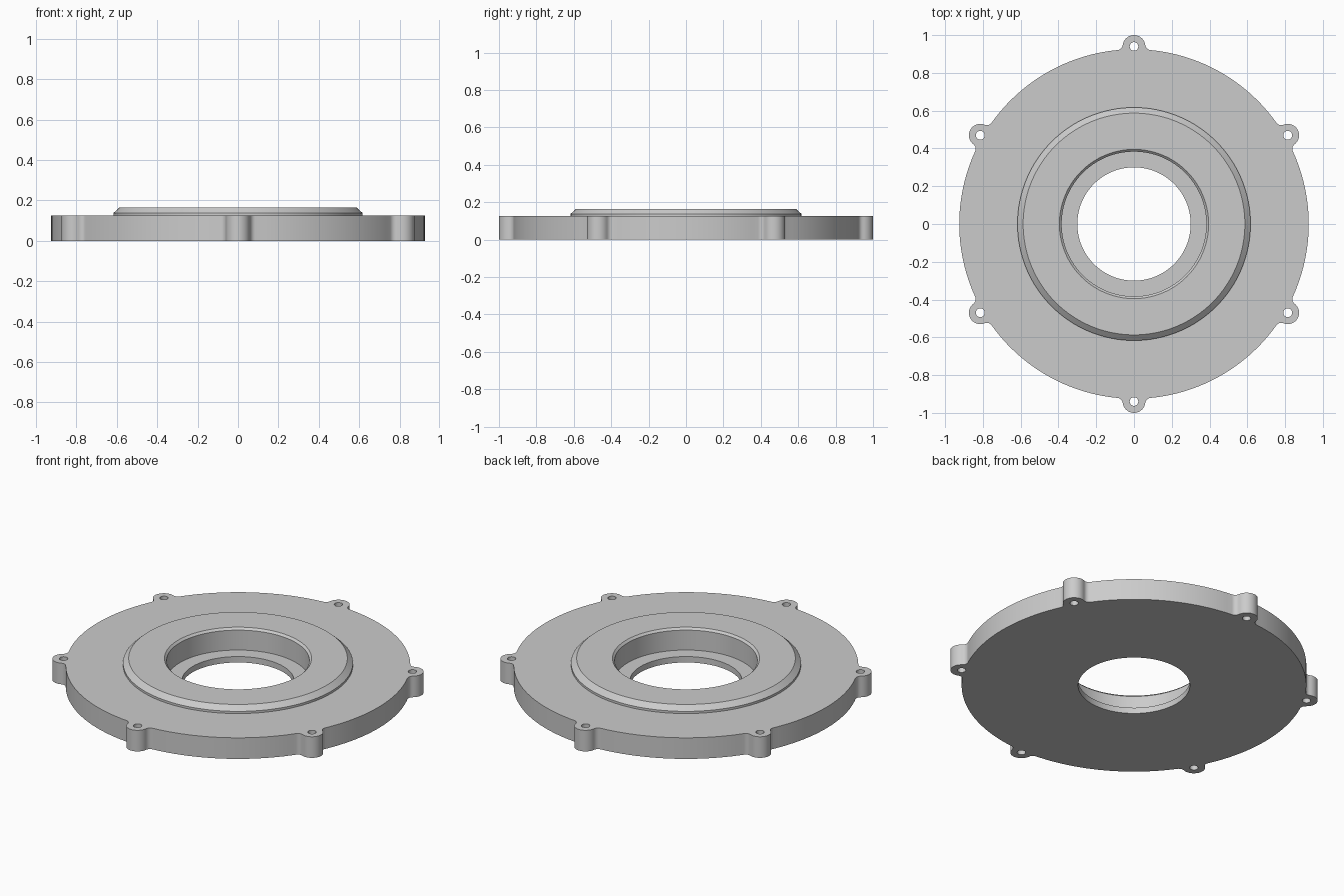
import bpy, bmesh, math
from mathutils import Vector

if "Cube" in bpy.data.objects:
    bpy.data.objects.remove(bpy.data.objects["Cube"])

HEIGHT = 0.125           # plate thickness
DISC_R = 0.925           # plate radius
LUG_D, LUG_R = 0.94, 0.06  # lug centre distance and radius
HOLE_R = 0.023           # screw hole radius
FILLET = 0.03            # blend between lug and plate
SEG = 128


def polar(r, a, c=(0, 0)):
    return Vector((c[0] + r * math.cos(a), c[1] + r * math.sin(a)))


def arc(c, r, a0, a1, n):
    return [polar(r, a0 + (a1 - a0) * i / n, c) for i in range(n + 1)]


def circle(c, r, n):
    return [polar(r, 2 * math.pi * i / n, c) for i in range(n)]


def outline():
    """Round plate with six filleted lugs."""
    rf, rl = DISC_R + FILLET, LUG_R + FILLET
    off = math.acos((LUG_D**2 + rf**2 - rl**2) / (2 * LUG_D * rf))  # fillet centre angle
    fc = polar(rf, -off)
    lug = math.atan2(fc.y, fc.x - LUG_D)       # lug tangent angle
    half = [polar(DISC_R, -math.pi / 6 + (math.pi / 6 - off) * i / 12) for i in range(12)]
    half += arc(fc, FILLET, math.pi - off, lug + math.pi, 6)
    half += arc((LUG_D, 0), LUG_R, lug, 0, 10)[1:]
    unit = half + [Vector((p.x, -p.y)) for p in reversed(half[1:-1])]
    pts = []
    for k in range(6):
        a = math.radians(30 + 60 * k)
        pts += [Vector((p.x * math.cos(a) - p.y * math.sin(a),
                        p.x * math.sin(a) + p.y * math.cos(a))) for p in unit]
    return pts


bm = bmesh.new()


def ring(pts, z):
    vs = [bm.verts.new((p.x, p.y, z)) for p in pts]
    return [bm.edges.new((vs[i - 1], vs[i])) for i in range(len(vs))], vs


def bridge(a, b):
    for i in range(len(a)):
        bm.faces.new((a[i - 1], a[i], b[i], b[i - 1]))


top, bottom = [], []

# outer wall and screw holes
loops = [outline()]
for k in range(6):
    loops.append(circle(polar(LUG_D, math.radians(30 + 60 * k)), HOLE_R, 20))
for pts in loops:
    e0, v0 = ring(pts, 0)
    e1, v1 = ring(pts, HEIGHT)
    bridge(v0, v1)
    bottom += e0
    top += e1

# stepped bore and chamfered boss, as one turned profile
profile = [(0.3, 0), (0.3, 0.035), (0.383, 0.035), (0.383, 0.153), (0.395, 0.165),
           (0.587, 0.165), (0.617, 0.138), (0.617, HEIGHT)]
rings = [ring(circle((0, 0), r, SEG), z) for r, z in profile]
for a, b in zip(rings, rings[1:]):
    bridge(a[1], b[1])
bottom += rings[0][0]
top += rings[-1][0]

# flat top and bottom faces
for edges in (top, bottom):
    bmesh.ops.triangle_fill(bm, use_beauty=True, use_dissolve=False, edges=edges)
bmesh.ops.recalc_face_normals(bm, faces=bm.faces[:])

mesh = bpy.data.meshes.new("flange_cover")
bm.to_mesh(mesh)
bm.free()
cover = bpy.data.objects.new("flange_cover", mesh)
bpy.context.collection.objects.link(cover)

grey = bpy.data.materials.new("plain_grey")
grey.diffuse_color = (0.6, 0.6, 0.6, 1)
grey.use_nodes = True
grey.node_tree.nodes["Principled BSDF"].inputs["Base Color"].default_value = grey.diffuse_color
mesh.materials.append(grey)

bpy.context.view_layer.objects.active = cover
cover.select_set(True)
bpy.ops.object.shade_smooth_by_angle(angle=math.radians(25))
